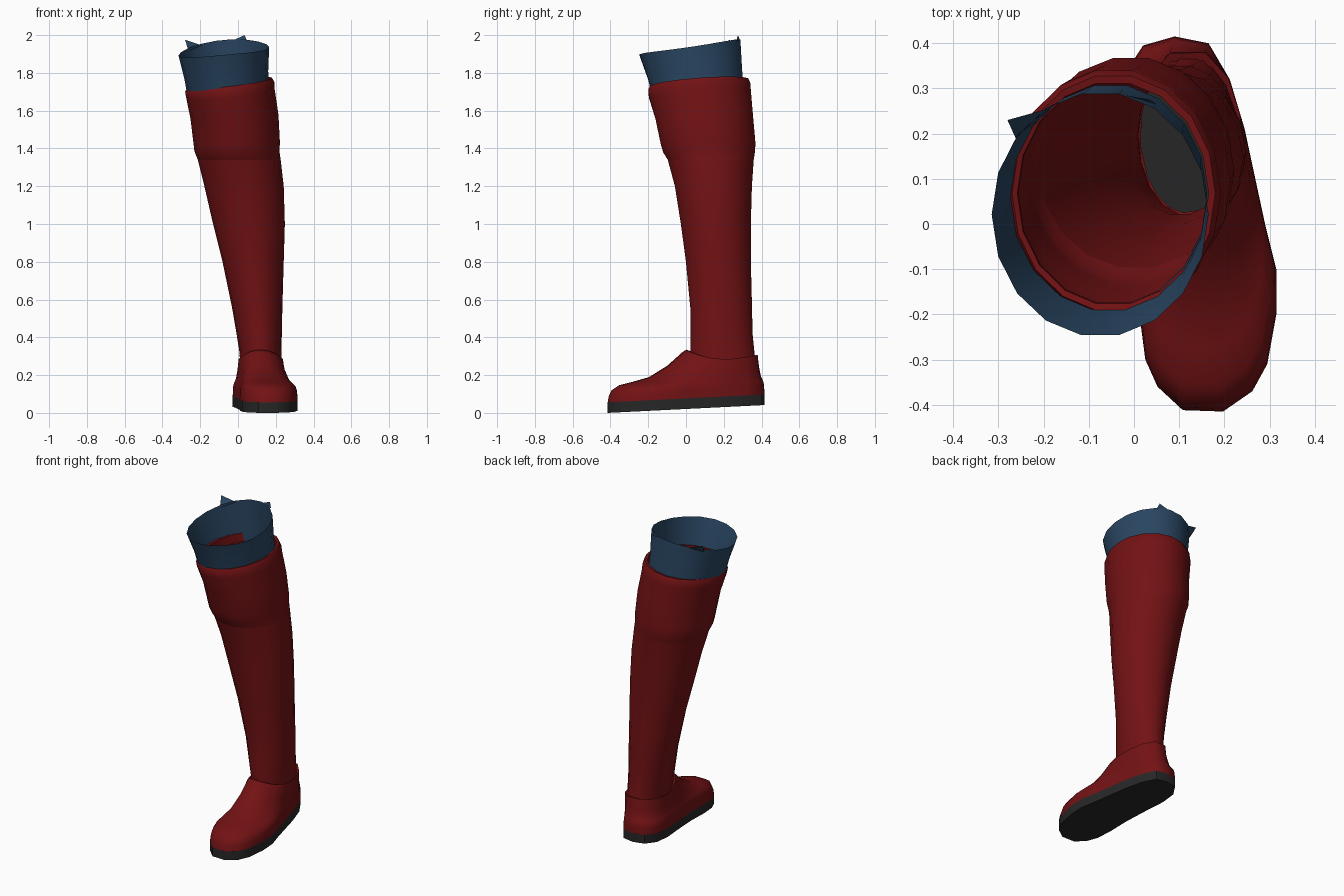
import bpy, bmesh, math

N = 18


def material(name, rgb):
    m = bpy.data.materials.new(name)
    m.diffuse_color = (*rgb, 1)
    return m


RED = material("dark red leather", (0.17, 0.006, 0.007))
BLUE = material("navy cloth", (0.022, 0.06, 0.12))
BLACK = material("black rubber", (0.02, 0.02, 0.02))


def loft(name, rings, mat, cap=False, angle=40):
    """Skin a list of equal-length closed rings."""
    bm = bmesh.new()
    vs = [[bm.verts.new(p) for p in r] for r in rings]
    n = len(rings[0])
    for a, b in zip(vs, vs[1:]):
        for i in range(n):
            j = (i + 1) % n
            bm.faces.new((a[i], a[j], b[j], b[i]))
    if cap:
        bm.faces.new(vs[0][::-1])
        bm.faces.new(vs[-1])
    me = bpy.data.meshes.new(name)
    bm.to_mesh(me)
    bm.free()
    me.materials.append(mat)
    ob = bpy.data.objects.new(name, me)
    bpy.context.collection.objects.link(ob)
    bpy.ops.object.select_all(action='DESELECT')
    ob.select_set(True)
    bpy.context.view_layer.objects.active = ob
    bpy.ops.object.shade_smooth_by_angle(angle=math.radians(angle))
    return ob


def oval(z, x0, x1, y0, y1, tx=0, ty=0, n=N):
    """Oval ring filling the given extents; tx and ty tilt it."""
    cx, cy, rx, ry = (x0 + x1) / 2, (y0 + y1) / 2, (x1 - x0) / 2, (y1 - y0) / 2
    pts = []
    for i in range(n):
        a = 2 * math.pi * i / n
        c, s = math.cos(a), math.sin(a)
        pts.append((cx + rx * c, cy + ry * s, z + tx * c + ty * s))
    return pts


# boot shaft: z, x range, y range
loft("boot_shaft", [oval(*r) for r in (
    (0.24, 0.012, 0.228, 0.022, 0.375),
    (0.32, 0.008, 0.23, 0.02, 0.365),
    (0.42, -0.008, 0.232, 0.02, 0.355),
    (0.56, -0.032, 0.235, 0.02, 0.352),
    (0.80, -0.082, 0.242, -0.003, 0.346),
    (1.00, -0.132, 0.248, -0.03, 0.346),
    (1.20, -0.178, 0.242, -0.062, 0.352),
    (1.34, -0.213, 0.226, -0.1, 0.362))], RED)

# thicker knee cuff with a rolled top edge
loft("knee_cuff", [oval(*r) for r in (
    (1.34, -0.213, 0.226, -0.1, 0.362),
    (1.385, -0.231, 0.219, -0.125, 0.37, 0, 0.005),
    (1.43, -0.236, 0.222, -0.138, 0.371, 0, 0.005),
    (1.57, -0.252, 0.214, -0.166, 0.358, 0.01, 0.01),
    (1.69, -0.274, 0.194, -0.2, 0.347, 0.024, 0.02),
    (1.725, -0.28, 0.192, -0.204, 0.344, 0.026, 0.02),
    (1.748, -0.27, 0.18, -0.195, 0.332, 0.026, 0.02),
    (1.745, -0.258, 0.165, -0.18, 0.315, 0.026, 0.02),
    (1.69, -0.256, 0.168, -0.178, 0.315, 0.026, 0.02))], RED, angle=60)

# trouser leg with a torn slanting top
top = []
for x, y, z in oval(1.915, -0.315, 0.165, -0.25, 0.292, 0.022, 0.04):
    ny = (y - 0.021) / 0.271
    top.append((x, y, z + 0.02 * ny * ny))
bottom = oval(1.69, -0.265, 0.162, -0.18, 0.31, 0.022, 0.02)
mid = oval(1.79, -0.284, 0.16, -0.205, 0.301, 0.022, 0.02)
loft("trouser_leg", [bottom, mid, top], BLUE)


# two torn points on the trouser edge
def torn_point(name, a, b, tip):
    me = bpy.data.meshes.new(name)
    me.from_pydata([a, b, tip], [], [(0, 1, 2)])
    me.materials.append(BLUE)
    bpy.context.collection.objects.link(bpy.data.objects.new(name, me))


torn_point("torn_point_left", (-0.262, 0.19, 1.915), (-0.19, 0.255, 1.945), (-0.28, 0.23, 1.975))
torn_point("torn_point_back", (-0.02, 0.285, 1.975), (0.05, 0.265, 1.965), (0.035, 0.275, 2.0))

# sole outline, counter-clockwise from the outer side
OUTLINE = [(0.262, 0.13), (0.29, 0.0), (0.315, -0.1), (0.315, -0.2), (0.295, -0.31),
           (0.262, -0.37), (0.197, -0.415), (0.108, -0.412), (0.052, -0.36), (0.025, -0.3),
           (0.012, -0.2), (0.008, -0.07), (-0.008, 0.08), (-0.028, 0.23), (-0.022, 0.33),
           (0.02, 0.395), (0.09, 0.415), (0.165, 0.4), (0.212, 0.32), (0.245, 0.21)][::-1]


def sole_z(y):
    return (y + 0.415) * 0.05


loft("sole", [[(x, y, sole_z(y)) for x, y in OUTLINE],
              [(x, y, sole_z(y) + 0.056) for x, y in OUTLINE]], BLACK, cap=True)

# shoe upper: sweep the sole outline up and back to the ankle collar
STEPS = [(0, 0), (0.015, 0.13), (0.05, 0.24), (0.14, 0.33), (0.33, 0.40), (0.52, 0.48),
         (0.76, 0.70), (0.94, 0.94), (1, 1)]
rings = [[] for _ in STEPS]
collar_lip = []
for x, y in OUTLINE:
    a = math.atan2((y - 0.13) / 0.42, (x - 0.13) / 0.16)
    c, s = math.cos(a), math.sin(a)
    cx, cy = 0.12 + 0.118 * c, 0.195 + 0.195 * s
    cz = 0.285 + (0.05 if s < 0 else 0.025) * s * s
    z = sole_z(y) + 0.054
    for ring, (h, v) in zip(rings, STEPS):
        ring.append((x + (cx - x) * h, y + (cy - y) * h, z + (cz - z) * v))
    collar_lip.append((0.12 + 0.106 * c, 0.197 + 0.173 * s, cz - 0.008))
loft("shoe_upper", rings + [collar_lip], RED, angle=60)
